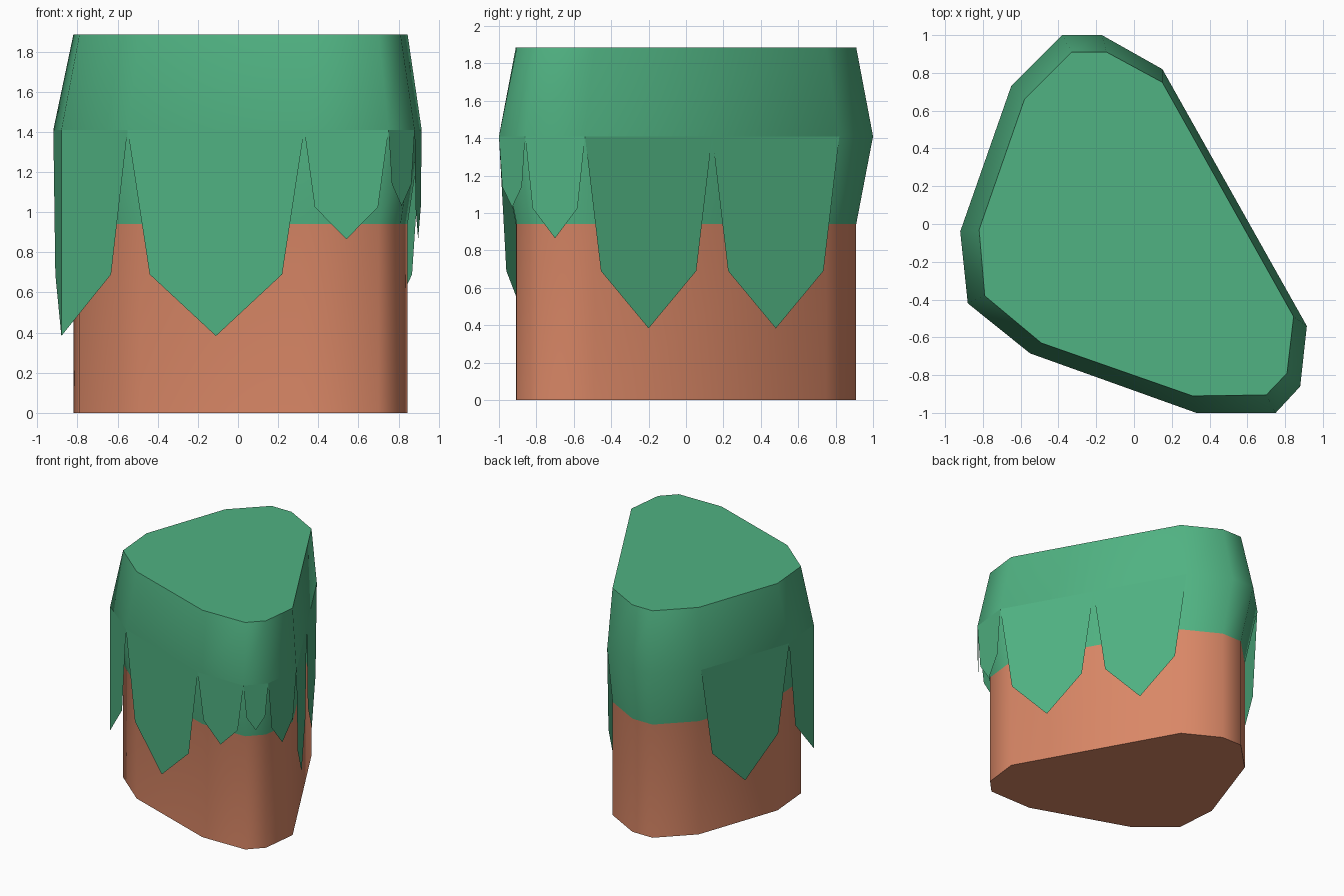
import bpy, bmesh
from mathutils import Vector

if "Cube" in bpy.data.objects:
    bpy.data.objects.remove(bpy.data.objects["Cube"])

def material(name, rgb):
    m = bpy.data.materials.new(name)
    m.diffuse_color = (*rgb, 1.0)
    m.use_nodes = True
    m.node_tree.nodes["Principled BSDF"].inputs["Base Color"].default_value = m.diffuse_color
    return m

GRASS = material("grass green", (0.080, 0.445, 0.223))
DIRT = material("dirt brown", (0.694, 0.242, 0.133))

# Plan outlines, counter-clockwise: rock wall, and the grass overhang around it
WALL = [(-0.82, -0.03), (-0.79, -0.38), (-0.49, -0.63), (0.31, -0.91),
        (0.70, -0.905), (0.81, -0.79), (0.845, -0.49), (0.15, 0.75),
        (-0.145, 0.91), (-0.33, 0.91), (-0.58, 0.66)]
RIM = [(-0.92, -0.04), (-0.88, -0.42), (-0.55, -0.685), (0.33, -1.0),
       (0.75, -1.0), (0.88, -0.86), (0.915, -0.54), (0.15, 0.82),
       (-0.17, 1.0), (-0.38, 1.0), (-0.65, 0.73)]
Z_GRASS, Z_RIM, Z_TOP = 0.94, 1.41, 1.885

def finish(name, bm, mats):
    me = bpy.data.meshes.new(name)
    bm.to_mesh(me)
    bm.free()
    for m in mats:
        me.materials.append(m)
    ob = bpy.data.objects.new(name, me)
    bpy.context.collection.objects.link(ob)
    return ob

# Cliff block: dirt wall below, bulging grass cap above
bm = bmesh.new()
rings = [[bm.verts.new((x, y, z)) for x, y in outline]
         for outline, z in ((WALL, 0), (WALL, Z_GRASS), (RIM, Z_RIM), (WALL, Z_TOP))]
n = len(WALL)
for low, high in zip(rings, rings[1:]):
    for i in range(n):
        j = (i + 1) % n
        bm.faces.new((low[i], low[j], high[j], high[i]))
bm.faces.new(rings[0][::-1])
bm.faces.new(rings[-1])
for f in bm.faces:
    f.material_index = 0 if f.calc_center_median().z > Z_GRASS else 1
block = finish("cliff_block", bm, [GRASS, DIRT])
bpy.context.view_layer.objects.active = block
block.select_set(True)
bpy.ops.object.shade_smooth_by_angle(angle=1.0)

# Hanging grass tufts: pointed sheets dropping straight down from the rim
bm = bmesh.new()

def tuft(a, b, shoulder, tip, mid=None):
    a, b = Vector(a), Vector(b)
    m = Vector(mid) if mid else (a + b) / 2
    def v(p, z):
        return bm.verts.new((p.x, p.y, z))
    top, point = v(m, Z_RIM), v(m, tip)
    bm.faces.new((v(a, Z_RIM), v(a.lerp(m, 0.25), shoulder), point, top))
    bm.faces.new((top, point, v(m.lerp(b, 0.75), shoulder), v(b, Z_RIM)))

LONG, SHORT, TINY = (0.69, 0.383), (1.025, 0.865), (1.14, 1.03)
half = tuple((Vector(RIM[6]) + Vector(RIM[7])) / 2)
tuft(RIM[10], RIM[0], *LONG)
tuft(RIM[0], RIM[2], *LONG, mid=RIM[1])   # wraps round the corner
tuft(RIM[2], RIM[3], *LONG)
tuft(RIM[3], RIM[4], *SHORT)
tuft(RIM[4], RIM[5], *TINY)
tuft(RIM[5], RIM[6], *SHORT)
tuft(RIM[6], half, *LONG)
tuft(half, RIM[7], *LONG)
finish("hanging_grass", bm, [GRASS])
